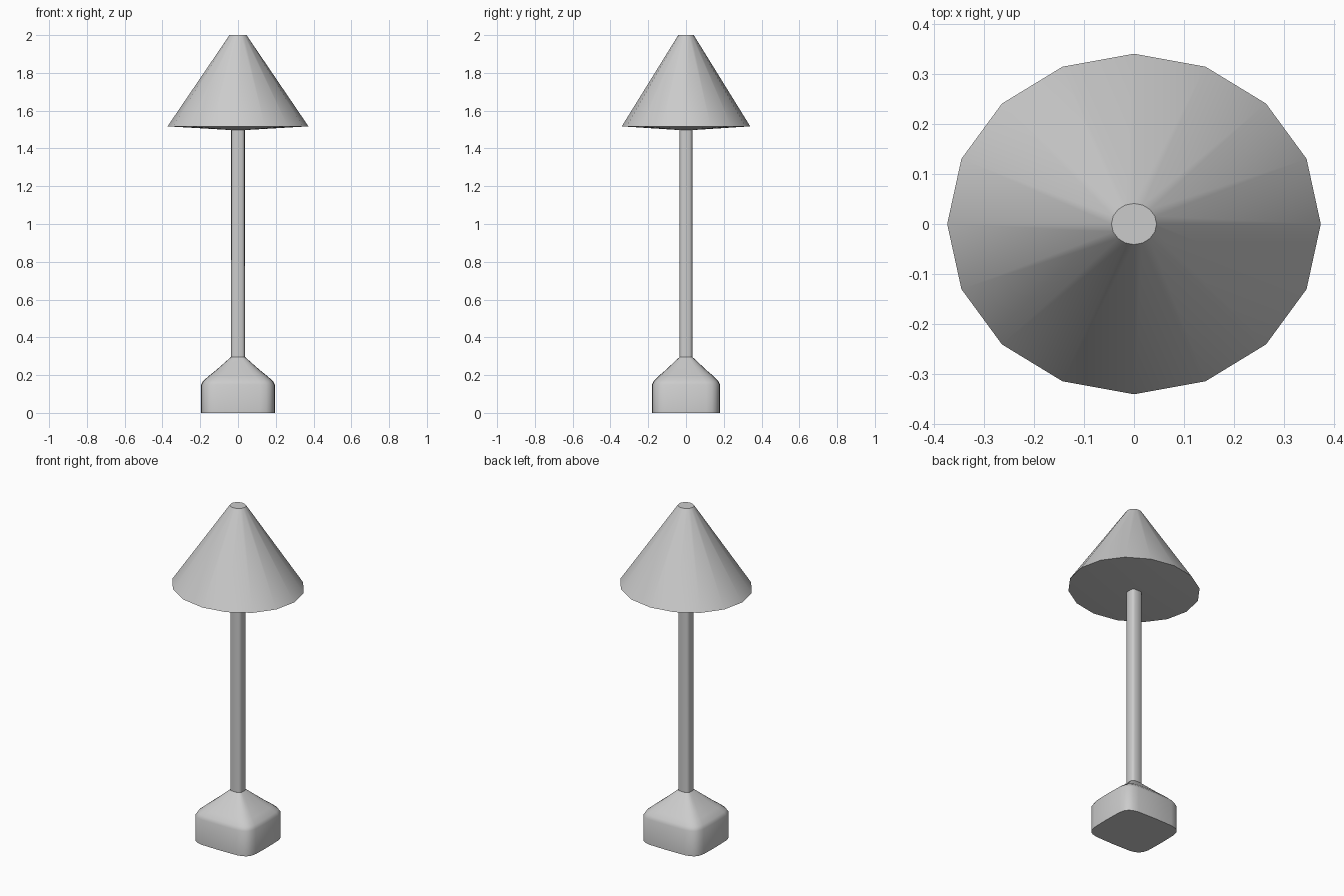
import bpy, bmesh
from math import sin, cos, pi, copysign

if "Cube" in bpy.data.objects:
    bpy.data.objects.remove(bpy.data.objects["Cube"])


def ring(rx, ry, z, n, power):
    """Superellipse section: power 2 is an ellipse, higher is squarer."""
    pts = []
    for i in range(n):
        c, s = cos(2 * pi * i / n), sin(2 * pi * i / n)
        e = 2 / power
        pts.append((rx * copysign(abs(c) ** e, c), ry * copysign(abs(s) ** e, s), z))
    return pts


def loft(name, sections, n, bottom_z):
    """Skin rings of (rx, ry, z, power); cap the top and fan the underside."""
    bm = bmesh.new()
    rings = [[bm.verts.new(p) for p in ring(rx, ry, z, n, power)]
             for rx, ry, z, power in sections]
    for a, b in zip(rings, rings[1:]):
        for i in range(n):
            j = (i + 1) % n
            bm.faces.new((a[i], a[j], b[j], b[i]))
    bm.faces.new(rings[-1])
    tip = bm.verts.new((0, 0, bottom_z))
    for i in range(n):
        bm.faces.new((rings[0][(i + 1) % n], rings[0][i], tip))
    bmesh.ops.recalc_face_normals(bm, faces=bm.faces)
    mesh = bpy.data.meshes.new(name)
    bm.to_mesh(mesh)
    bm.free()
    obj = bpy.data.objects.new(name, mesh)
    bpy.context.collection.objects.link(obj)
    bpy.ops.object.select_all(action='DESELECT')
    obj.select_set(True)
    bpy.context.view_layer.objects.active = obj
    bpy.ops.object.shade_smooth_by_angle(angle=pi / 5)
    return obj


# Rounded-square base with a sloping shoulder
loft("base", [(0.195, 0.18, 0, 5.2), (0.195, 0.18, 0.15, 5.2),
              (0.184, 0.17, 0.17, 5), (0.155, 0.145, 0.195, 4.8),
              (0.12, 0.112, 0.223, 4.4), (0.038, 0.035, 0.295, 3.6)], 24, 0)

# Slim rounded-square pole
loft("pole", [(0.037, 0.034, 0.29, 3.6), (0.036, 0.034, 1.51, 3.6)], 16, 0.29)

# Conical shade with a closed, slightly dished underside
loft("lamp_shade", [(0.373, 0.34, 1.517, 2), (0.045, 0.041, 2.0, 2)], 16, 1.495)
